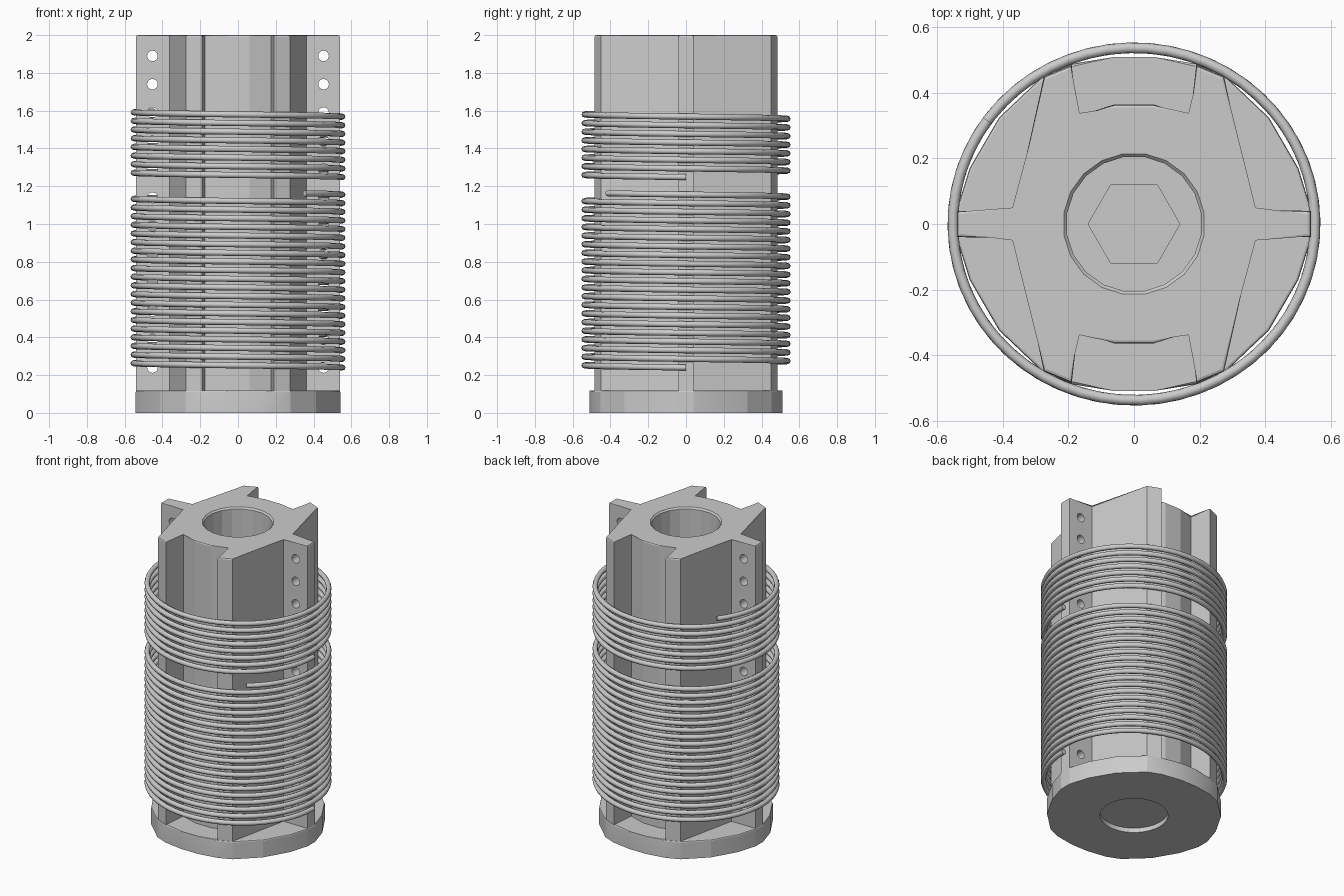
import bpy, bmesh
from math import sin, cos, pi, radians

if "Cube" in bpy.data.objects:
    bpy.data.objects.remove(bpy.data.objects["Cube"])


def make_object(name, bm):
    bmesh.ops.recalc_face_normals(bm, faces=bm.faces)
    mesh = bpy.data.meshes.new(name)
    bm.to_mesh(mesh)
    bm.free()
    ob = bpy.data.objects.new(name, mesh)
    bpy.context.collection.objects.link(ob)
    return ob


def loft(bm, rings):
    """Closed solid through a list of equal-length rings of points."""
    vs = [[bm.verts.new(p) for p in r] for r in rings]
    n = len(vs[0])
    for a, b in zip(vs, vs[1:]):
        for i in range(n):
            j = (i + 1) % n
            bm.faces.new((a[i], a[j], b[j], b[i]))
    bm.faces.new(vs[0][::-1])
    bm.faces.new(vs[-1])


def ngon(r, z, n, turn=0):
    return [(r * cos(turn + 2 * pi * i / n), r * sin(turn + 2 * pi * i / n), z) for i in range(n)]


def mirrored(quarter):
    """Full outline from the +x +y quarter."""
    top = quarter + [(-x, y) for x, y in reversed(quarter)]
    return top + [(-x, -y) for x, y in top]


def prism(name, outline, z0, z1, bevel):
    bm = bmesh.new()
    loft(bm, [[(x, y, z) for x, y in outline] for z in (z0, z1)])
    edges = [e for e in bm.edges if all(v.co.z > z1 - 1e-4 for v in e.verts)]
    bmesh.ops.bevel(bm, geom=edges, offset=bevel, segments=2, profile=0.5, affect='EDGES')
    return make_object(name, bm)


def boolean(ob, other, op):
    mod = ob.modifiers.new(op, 'BOOLEAN')
    mod.operation, mod.object, mod.solver = op, other, 'EXACT'
    bpy.context.view_layer.objects.active = ob
    bpy.ops.object.modifier_apply(modifier=mod.name)
    bpy.data.objects.remove(other)


# Ribbed core standing on a rounded base flange
core_quarter = [(.54, .04), (.363, .04), (.275, .45), (.19, .485), (.175, .325), (.06, .365)]
base_quarter = [(.542, .041), (.502, .17), (.412, .325), (.277, .453), (.19, .489), (.06, .51)]
former = prism("coil_former", mirrored(core_quarter), .05, 2, .01)
base = prism("base_flange", mirrored(base_quarter), 0, .118, .008)
boolean(former, base, 'UNION')

# Central bore with chamfered mouth, hex pocket in its floor, recess underneath
t = pi / 20
bm = bmesh.new()
loft(bm, [ngon(.207, .12, 20, t), ngon(.207, 1.99, 20, t), ngon(.217, 2.0, 20, t), ngon(.217, 2.1, 20, t)])
boolean(former, make_object("bore_cutter", bm), 'DIFFERENCE')
bm = bmesh.new()
loft(bm, [ngon(.14, .07, 6), ngon(.14, .2, 6)])
boolean(former, make_object("hex_cutter", bm), 'DIFFERENCE')
bm = bmesh.new()
loft(bm, [ngon(.205, -.1, 32), ngon(.205, .03, 32)])
boolean(former, make_object("recess_cutter", bm), 'DIFFERENCE')

# Rows of wire holes through both side fins
bm = bmesh.new()
for side in (-1, 1):
    for i in range(12):
        ring = ngon(.028, 0, 16)
        loft(bm, [[(side * .453 + a, y, .24 + .15 * i + b) for a, b, _ in ring] for y in (-.1, .1)])
boolean(former, make_object("hole_cutter", bm), 'DIFFERENCE')


# Wire windings: clockwise helices, slightly oval
def winding(name, z0, turns, pitch=.0458, rx=.553, ry=.538, wire=.016, steps=56, sides=8):
    bm = bmesh.new()
    rings = []
    n = round(turns * steps)
    for i in range(n + 1):
        f = turns * i / n
        a = -2 * pi * f
        rings.append([((rx + wire * cos(b)) * cos(a), (ry + wire * cos(b)) * sin(a),
                       z0 + pitch * f + wire * sin(b))
                      for b in (2 * pi * k / sides for k in range(sides))])
    loft(bm, rings)
    return make_object(name, bm)


windings = [winding("lower_winding", .24, 20.14), winding("upper_winding", 1.248, 7.6)]

# Smooth the round surfaces, keep the flat ones crisp
for ob, angle in [(former, 15)] + [(w, 60) for w in windings]:
    bpy.ops.object.select_all(action='DESELECT')
    ob.select_set(True)
    bpy.context.view_layer.objects.active = ob
    bpy.ops.object.shade_smooth_by_angle(angle=radians(angle))
